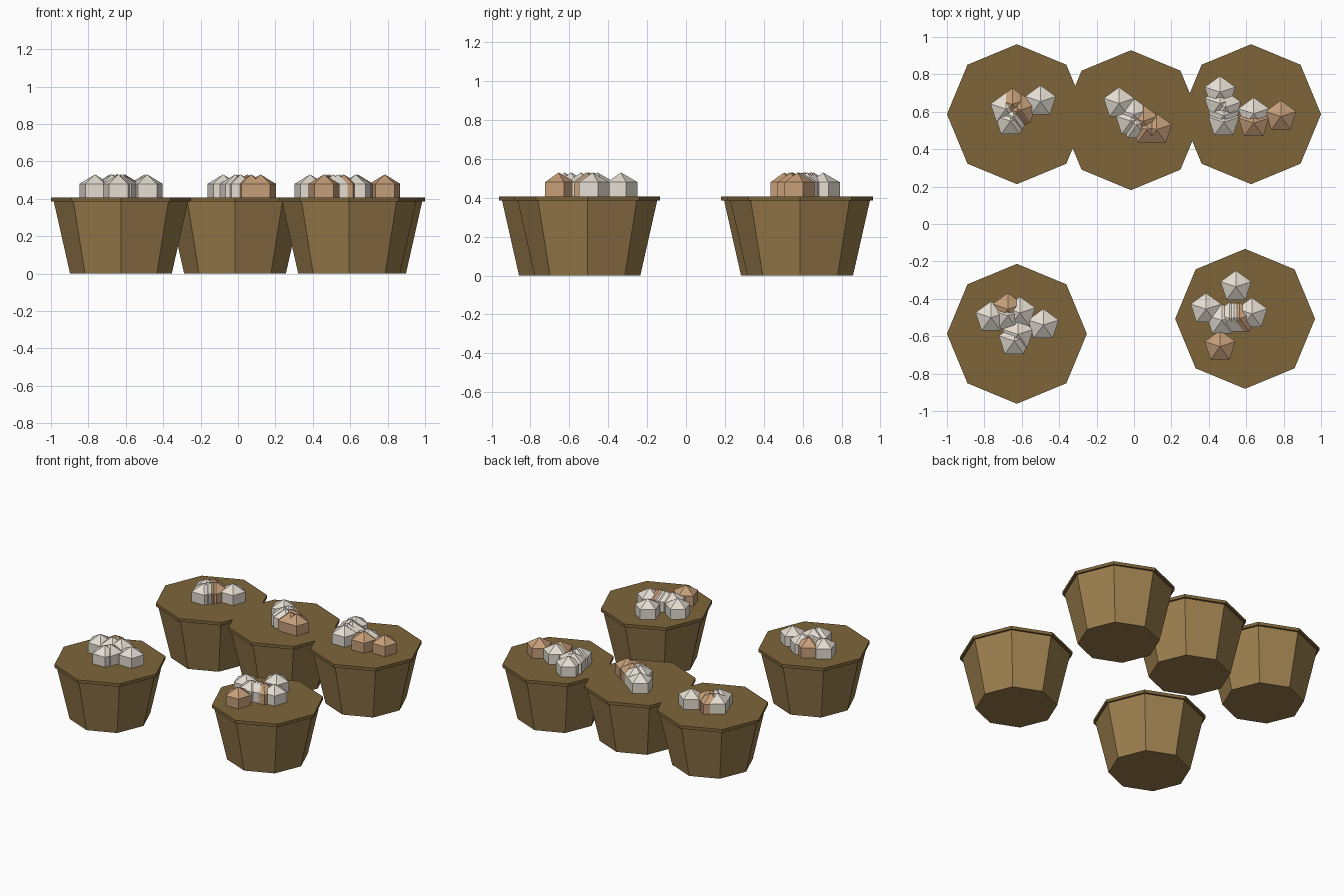
import bpy, bmesh
from math import sin, cos, pi

if "Cube" in bpy.data.objects:
    bpy.data.objects.remove(bpy.data.objects["Cube"])


def material(name, rgb):
    m = bpy.data.materials.new(name)
    m.diffuse_color = (*rgb, 1)
    m.use_nodes = True
    m.node_tree.nodes["Principled BSDF"].inputs["Base Color"].default_value = m.diffuse_color
    return m


wood = material("wood", (0.33, 0.21, 0.075))
dark_wood = material("dark_wood", (0.21, 0.13, 0.043))
white = material("white_skin", (0.77, 0.72, 0.64))
tan = material("tan_skin", (0.56, 0.34, 0.19))


def lathe(name, profile, sides, start, loc, mat):
    """Flat-sided solid from (radius, z) points, bottom to top, capped at the ends."""
    bm = bmesh.new()
    rings = []
    for r, z in profile:
        if r == 0:
            rings.append([bm.verts.new((0, 0, z))] * sides)
        else:
            angles = [start + 2 * pi * i / sides for i in range(sides)]
            rings.append([bm.verts.new((r * cos(a), r * sin(a), z)) for a in angles])
    for lo, hi in zip(rings, rings[1:]):
        for i in range(sides):
            j = (i + 1) % sides
            quad = dict.fromkeys((lo[i], lo[j], hi[j], hi[i]))
            bm.faces.new(list(quad))
    if profile[0][0]:
        bm.faces.new(rings[0][::-1])
    if profile[-1][0]:
        bm.faces.new(rings[-1])
    bmesh.ops.recalc_face_normals(bm, faces=bm.faces)
    mesh = bpy.data.meshes.new(name)
    bm.to_mesh(mesh)
    bm.free()
    mesh.materials.append(mat)
    obj = bpy.data.objects.new(name, mesh)
    obj.location = loc
    bpy.context.collection.objects.link(obj)
    return obj


TUB = [(0.272, 0), (0.36, 0.39)]
RIM = [(0.374, 0.385), (0.374, 0.407)]
# five-sided, three-ring ball of radius 0.1
BALL = [(0, -0.1), (0.0866, -0.05), (0.0866, 0.05), (0, 0.1)]

# tub centre, white produce, tan produce
tubs = [
    ((-0.626, 0.587),
     [(-0.50, 0.655), (-0.685, 0.615), (-0.66, 0.55), (-0.645, 0.575)],
     [(-0.65, 0.64), (-0.625, 0.60), (-0.605, 0.61)]),
    ((-0.016, 0.555),
     [(-0.08, 0.645), (0.0, 0.585), (-0.015, 0.55), (0.015, 0.53)],
     [(0.05, 0.55), (0.07, 0.505), (0.12, 0.505)]),
    ((0.626, 0.587),
     [(0.46, 0.705), (0.46, 0.645), (0.49, 0.625), (0.48, 0.58), (0.48, 0.545), (0.64, 0.59)],
     [(0.64, 0.54), (0.785, 0.575)]),
    ((-0.626, -0.587),
     [(-0.765, -0.50), (-0.61, -0.475), (-0.675, -0.49), (-0.485, -0.54),
      (-0.64, -0.625), (-0.62, -0.59)],
     [(-0.675, -0.455)]),
    ((0.594, -0.507),
     [(0.545, -0.335), (0.385, -0.455), (0.47, -0.515), (0.51, -0.505),
      (0.535, -0.505), (0.63, -0.48)],
     [(0.565, -0.505), (0.46, -0.655)]),
]

for n, (centre, whites, tans) in enumerate(tubs, 1):
    lathe(f"tub_{n}", TUB, 8, 0, (*centre, 0), wood)
    lathe(f"tub_lid_{n}", RIM, 8, 0, (*centre, 0), dark_wood)
    for label, spots, mat in (("white", whites, white), ("tan", tans, tan)):
        for k, spot in enumerate(spots, 1):
            lathe(f"{label}_produce_{n}_{k}", BALL, 5, pi / 2, (*spot, 0.43), mat)
